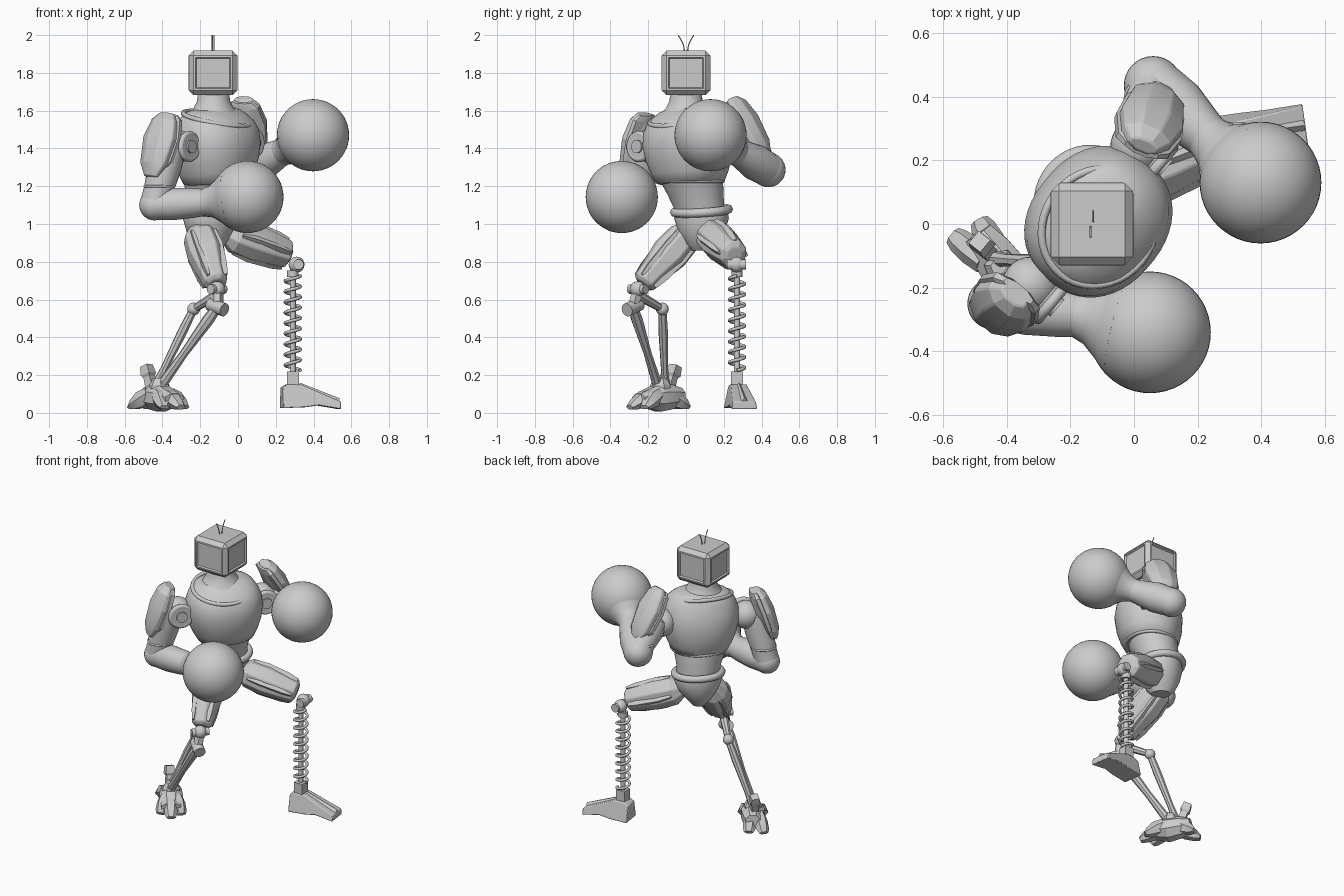
import bpy, bmesh, math
from mathutils import Vector, Matrix

cube = bpy.data.objects.get("Cube")
if cube:
    bpy.data.objects.remove(cube)

grey = bpy.data.materials.new("plain grey")
grey.use_nodes = True
grey.diffuse_color = (0.6, 0.6, 0.6, 1)
grey.node_tree.nodes["Principled BSDF"].inputs["Base Color"].default_value = (0.6, 0.6, 0.6, 1)

YAW = math.radians(50)
SIDE = Vector((math.cos(YAW), math.sin(YAW), 0))     # towards the model's left shoulder
FRONT = Vector((math.sin(YAW), -math.cos(YAW), 0))   # where the chest points
UP = Vector((0, 0, 1))


def finish(name, bm, angle=35, bevel=0):
    bmesh.ops.recalc_face_normals(bm, faces=bm.faces)
    me = bpy.data.meshes.new(name)
    bm.to_mesh(me)
    bm.free()
    me.shade_smooth()
    me.set_sharp_from_angle(angle=math.radians(angle))
    me.materials.append(grey)
    ob = bpy.data.objects.new(name, me)
    bpy.context.collection.objects.link(ob)
    if bevel:
        mod = ob.modifiers.new("bevel", 'BEVEL')
        mod.width, mod.segments = bevel, 2


def loft(name, pts, radii, sides=24, hint=UP, angle=35, bevel=0, power=1):
    """Rings of (u, v) radii along a path, closed at both ends; power under 1 squares them."""
    pts = [Vector(p) for p in pts]
    axis = (pts[-1] - pts[0]).normalized()
    u = Vector(hint) - axis * axis.dot(Vector(hint))
    if u.length < 0.01:
        u = axis.orthogonal()
    u.normalize()
    v = axis.cross(u)
    turn = [2 * math.pi * (i + 0.5) / sides for i in range(sides)]
    shape = [[math.copysign(abs(c) ** power, c) for c in (math.cos(t), math.sin(t))] for t in turn]
    bm = bmesh.new()
    rings = []
    for p, r in zip(pts, radii):
        a, b = r if isinstance(r, tuple) else (r, r)
        rings.append([bm.verts.new(p + u * a * c + v * b * s) for c, s in shape])
    for low, high in zip(rings, rings[1:]):
        for i in range(sides):
            j = (i + 1) % sides
            bm.faces.new((low[i], low[j], high[j], high[i]))
    bm.faces.new(rings[0])
    bm.faces.new(rings[-1])
    finish(name, bm, angle, bevel)


def limb(name, a, b, profile, **kw):
    """Loft along a straight line; profile holds (fraction, radius) pairs."""
    a, b = Vector(a), Vector(b)
    loft(name, [a.lerp(b, t) for t, r in profile], [r for t, r in profile], **kw)


def rod(name, a, b, r, sides=12, **kw):
    limb(name, a, b, [(0, r), (1, r)], sides=sides, **kw)


def ball(name, centre, r, segs=32):
    bm = bmesh.new()
    bmesh.ops.create_uvsphere(bm, u_segments=segs, v_segments=segs // 2, radius=r,
                              matrix=Matrix.Translation(centre))
    finish(name, bm, 60)


def wire(name, points, r, closed=False):
    cu = bpy.data.curves.new(name, 'CURVE')
    cu.dimensions = '3D'
    cu.bevel_depth, cu.bevel_resolution, cu.use_fill_caps = r, 2, True
    sp = cu.splines.new('POLY')
    sp.points.add(len(points) - 1)
    for q, p in zip(sp.points, points):
        q.co = (*p, 1)
    sp.use_cyclic_u = closed
    cu.materials.append(grey)
    ob = bpy.data.objects.new(name, cu)
    bpy.context.collection.objects.link(ob)


def hoop(name, centre, u, v, r, n=40):
    """Closed ring of wire; u and v are its two radius vectors."""
    ang = [2 * math.pi * i / n for i in range(n)]
    wire(name, [Vector(centre) + u * math.cos(t) + v * math.sin(t) for t in ang], r, True)


# Head: bevelled box with a stepped panel on every upright side
HEAD = Vector((-0.132, 0, 1.8))
bm = bmesh.new()
bmesh.ops.create_cube(bm, size=1, matrix=Matrix.Translation(HEAD) @ Matrix.Diagonal((0.257, 0.257, 0.235, 1)))
bmesh.ops.bevel(bm, geom=bm.edges[:], offset=0.025, segments=1, affect='EDGES', profile=0.6)
bm.normal_update()
panels = [f for f in bm.faces if f.calc_area() > 0.03 and abs(f.normal.z) < 0.1]
for f in panels:
    bmesh.ops.inset_individual(bm, faces=[f], thickness=0.014, depth=0.002)
    bmesh.ops.inset_individual(bm, faces=[f], thickness=0.008, depth=-0.01)
finish("head", bm, 25)
for s in (-1, 1):
    wire("antenna", [HEAD + Vector((0.004 * s, s * (0.008 + 0.034 * t * t), 0.11 + 0.09 * t))
                     for t in (0, 0.25, 0.5, 0.75, 1)], 0.003)

# Torso: pelvis, waist, chest shell and neck, all turned with the chest
body = dict(hint=SIDE, sides=48)
P = (-0.15, 0.082)
loft("pelvis", [(*P, z) for z in (0.86, 0.89, 0.96, 1.03, 1.07)],
     [(0.045, 0.06), (0.07, 0.09), (0.125, 0.12), (0.152, 0.135), (0.145, 0.13)], **body)
loft("waist", [(-0.148, 0.078, 1.05), (-0.142, 0.067, 1.12), (-0.133, 0.047, 1.2), (-0.122, 0.02, 1.28)],
     [(0.135, 0.122), (0.14, 0.13), (0.16, 0.145), (0.18, 0.155)], **body)
hoop("belt", (*P, 1.07), SIDE * 0.148, FRONT * 0.135 - UP * 0.014, 0.024)
# Chest rings: height, half width, half depth, shift to the back
chest = [(1.215, 0.165, 0.15, 0), (1.22, 0.18, 0.165, 0), (1.27, 0.205, 0.187, 0), (1.34, 0.23, 0.205, 0),
         (1.42, 0.243, 0.212, 0), (1.49, 0.237, 0.2, 0.002), (1.535, 0.22, 0.178, 0.008),
         (1.57, 0.198, 0.15, 0.022), (1.595, 0.17, 0.125, 0.032), (1.61, 0.12, 0.1, 0.03)]
loft("chest", [Vector((-0.112, 0.025 - 0.08 * (z - 1.2), z)) - FRONT * f for z, a, b, f in chest],
     [(a, b) for z, a, b, f in chest], angle=50, power=0.9, **body)
hoop("chest_rim", (-0.118, 0.025, 1.228), SIDE * 0.175, FRONT * 0.16, 0.011)
hoop("collar", Vector((-0.118, -0.003, 1.558)) + FRONT * 0.01, SIDE * 0.19, FRONT * 0.172 - UP * 0.04, 0.013)
loft("neck", [(-0.125, 0, 1.54), (-0.127, 0, 1.58), (-0.13, 0, 1.615), (-0.13, 0, 1.65), (-0.13, 0, 1.7)],
     [(0.175, 0.15), (0.14, 0.125), (0.107, 0.103), 0.088, 0.082], **body)


def arm(side, shoulder, elbow, wrist, glove, pad_top, pad_low, out, r):
    S, E, W, G, out = (Vector(p) for p in (shoulder, elbow, wrist, glove, out))
    # Shoulder drum with a round cap facing forwards
    core = S - out * 0.055
    ball(side + "_shoulder", core, 0.09)
    rod(side + "_shoulder_drum", core - FRONT * 0.06, core + FRONT * 0.1, 0.066, 24)
    hoop(side + "_shoulder_ring", core + FRONT * 0.085, UP * 0.066, SIDE * 0.066, 0.017)
    rod(side + "_shoulder_cap", core, core + FRONT * 0.11, 0.035, 24)
    limb(side + "_upper_arm", S, E, [(-0.1, 0.06), (0, 0.085), (0.35, 0.09), (0.75, 0.078), (1, r)])
    ball(side + "_elbow", E, r + 0.002)
    hoop(side + "_arm_band", S.lerp(E, 0.68), SIDE * 0.078, FRONT * 0.078, 0.007)
    limb(side + "_forearm", E, W, [(0, r), (0.4, r + 0.006), (0.8, 0.078), (1, 0.07)])
    # Glove with a flared cuff running into the ball
    limb(side + "_cuff", W, G, [(-0.1, 0.07), (0, 0.076), (0.15, 0.087), (0.35, 0.122), (0.55, 0.162)], angle=60)
    ball(side + "_glove", G, 0.191, 48)
    # Faceted shoulder plate over a slightly larger rim
    limb(side + "_shoulder_pad", pad_low, pad_top,
         [(0, (0.025, 0.045)), (0.2, (0.055, 0.09)), (0.6, (0.068, 0.11)), (0.88, (0.055, 0.085)), (1, (0.025, 0.05))],
         sides=8, hint=out, angle=20, bevel=0.006)
    A, B = Vector(pad_low) - out * 0.022, Vector(pad_top) - out * 0.022
    limb(side + "_pad_rim", A, B, [(0.02, (0.02, 0.06)), (0.25, (0.03, 0.105)), (0.6, (0.03, 0.12)),
                                   (0.9, (0.03, 0.095)), (0.98, (0.02, 0.06))], sides=8, hint=out, angle=20)


arm("right", (-0.36, -0.235, 1.41), (-0.442, -0.25, 1.1), (-0.17, -0.285, 1.115), (0.05, -0.34, 1.143),
    (-0.375, -0.225, 1.585), (-0.46, -0.3, 1.25), -SIDE, 0.079)
arm("left", (0.035, 0.285, 1.46), (0.06, 0.435, 1.287), (0.24, 0.265, 1.385), (0.397, 0.13, 1.47),
    (0.03, 0.245, 1.665), (0.085, 0.425, 1.36), Vector((0.35, 0.75, 0.55)), 0.09)


def thigh(side, hip, knee, front, end):
    """Eight-sided thigh with raised armour strips and a blunt lower end."""
    H, K = Vector(hip), Vector(knee)
    prof = [(-0.08, 0.055), (0.08, 0.095), (0.4, 0.103), (0.75, end + 0.01), (0.95, end), (1, 0.045)]
    limb(side + "_thigh", H, K, prof, sides=8, hint=front, angle=20, bevel=0.006)
    axis = (K - H).normalized()
    u = (Vector(front) - axis * axis.dot(Vector(front))).normalized()
    for i in range(4):
        d = Matrix.Rotation(i * math.pi / 2, 3, axis) @ u
        limb(side + "_thigh_strip", H.lerp(K, 0.1) + d * 0.086, H.lerp(K, 0.93) + d * (end - 0.006),
             [(0, (0.008, 0.02)), (0.3, (0.02, 0.04)), (0.8, (0.018, 0.036)), (1, (0.008, 0.025))],
             sides=4, hint=d + axis.cross(d), angle=20)


# Left leg: thigh, ball knee and coil spring
knee = Vector((0.31, 0.268, 0.785))
thigh("left", (-0.04, 0.13, 0.945), (0.272, 0.257, 0.835), UP, 0.078)
ball("left_knee", knee, 0.042, 20)
rod("left_knee_pin", knee - Vector((-0.01, 0.05, 0)), knee + Vector((0.01, 0.05, 0)), 0.028)
base = Vector((0.29, 0.27, 0))
rod("spring_core", base + UP * 0.2, base + UP * 0.77, 0.016)
TURNS, STEP = 9, 18
wire("spring", [base + Vector((0.04 * math.cos(a), 0.04 * math.sin(a), 0.225 + 0.5 * i / (TURNS * STEP)))
                for i in range(TURNS * STEP + 1) for a in [2 * math.pi * i / STEP]], 0.009)
rod("spring_cap", base + UP * 0.72, base + UP * 0.755, 0.03)

# Left foot: side profile, narrower at the top, toes along +x
outline = [(-0.06, 0.025), (-0.06, 0.135), (-0.035, 0.15), (0.04, 0.15), (0.25, 0.06), (0.25, 0.02), (0.13, 0.04), (0.06, 0.03)]
bm = bmesh.new()
sides = [[bm.verts.new((x, s * (0.068 - 0.22 * max(z - 0.03, 0)), z)) for x, z in outline] for s in (-1, 1)]
bm.faces.new(sides[0])
bm.faces.new(sides[1])
for i in range(len(outline)):
    j = (i + 1) % len(outline)
    bm.faces.new((sides[0][i], sides[0][j], sides[1][j], sides[1][i]))
bmesh.ops.transform(bm, verts=bm.verts, matrix=Matrix.Translation((0.29, 0.275, 0)) @ Matrix.Rotation(0.14, 4, 'Z'))
finish("left_foot", bm, 20, 0.005)
rod("left_ankle", base + UP * 0.14, base + UP * 0.22, 0.045, 4, hint=(1, 0, 0))
rod("left_foot_ridge", (0.32, 0.279, 0.137), (0.53, 0.309, 0.055), 0.024, 4, hint=(0, 1, 1))

# Right leg: thigh, hinged knee and twin shin rods
thigh("right", (-0.205, 0.01, 0.95), (-0.115, -0.23, 0.68), FRONT, 0.068)
K, L = Vector((-0.11, -0.28, 0.56)), Vector((-0.235, -0.125, 0.55))
joint = Vector((-0.11, -0.255, 0.655))
ball("right_knee", joint, 0.042, 20)
rod("right_knee_pin", joint - SIDE * 0.055, joint + SIDE * 0.055, 0.026)
rod("knee_bracket", joint, K, 0.032, 6)
rod("knee_drum", K - FRONT * 0.05 + UP * 0.015, K + FRONT * 0.05 - UP * 0.015, 0.036, 16)
ball("rear_joint", L, 0.034, 20)
limb("knee_link", joint - UP * 0.03, L, [(0, 0.028), (1, 0.02)], sides=8)

# Right foot: narrow hub along the toe line, claw toes and a raised heel spur
TOE, WIDE = Vector((0.57, -0.82, 0)), Vector((0.82, 0.57, 0))
ankle = Vector((-0.415, -0.135, 0.15))
limb("front_shin", K, ankle + TOE * 0.02, [(0, 0.026), (0.15, 0.032), (0.6, 0.022), (1, 0.028)], sides=8, hint=SIDE)
limb("rear_shin", L, ankle - TOE * 0.03, [(0, 0.022), (0.3, 0.026), (0.8, 0.02), (1, 0.026)], sides=8, hint=SIDE)
limb("right_foot_hub", ankle - TOE * 0.13 - UP * 0.06, ankle + TOE * 0.14 - UP * 0.08,
     [(0, (0.045, 0.05)), (0.25, (0.07, 0.07)), (0.55, (0.078, 0.08)), (1, (0.035, 0.065))], sides=8, angle=20)
limb("right_ankle", ankle - UP * 0.06, ankle + UP * 0.035, [(0, 0.06), (0.6, 0.055), (1, 0.035)], sides=7, angle=20)
for t, w in ((0.15, 0.065), (0.2, 0.0), (0.14, -0.065), (-0.17, -0.07), (-0.16, 0.025)):
    root = ankle + WIDE * w * 0.5 + TOE * t * 0.25 - UP * 0.05
    tip = ankle + TOE * t + WIDE * w - UP * 0.12
    limb("claw_toe", root, tip, [(0, 0.04), (0.4, (0.05, 0.045)), (0.8, (0.032, 0.04)), (1, (0.014, 0.03))],
         sides=6, angle=20)
limb("heel_spur", (-0.45, -0.1, 0.1), (-0.485, -0.055, 0.25), [(0, 0.035), (0.6, 0.03), (0.7, 0.042), (1, 0.035)],
     sides=4, hint=FRONT, angle=20)
